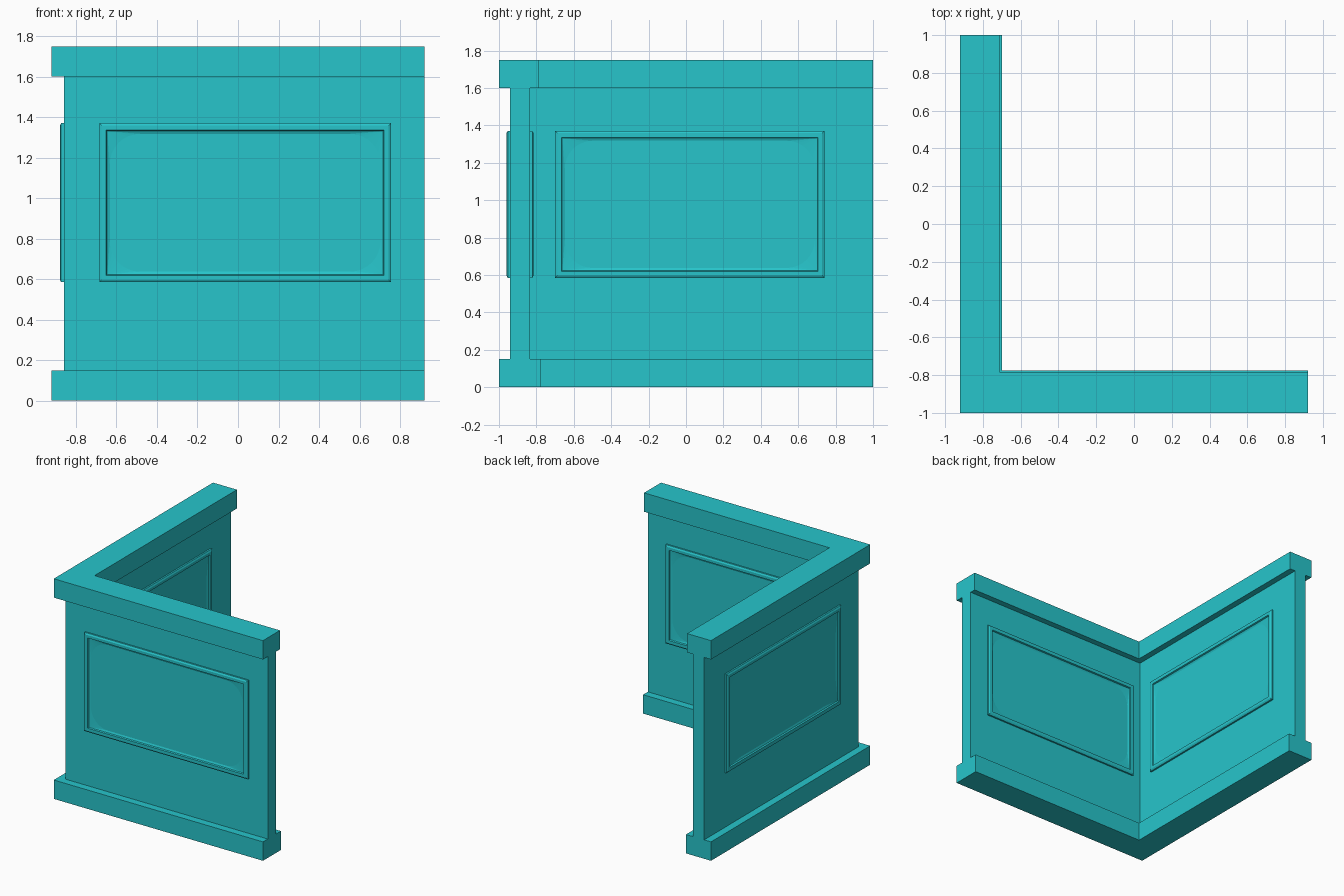
import bpy, bmesh, math

if "Cube" in bpy.data.objects:
    bpy.data.objects.remove(bpy.data.objects["Cube"])

mat = bpy.data.materials.new("turquoise")
mat.diffuse_color = (0.02, 0.56, 0.60, 1)
mat.use_nodes = True
mat.node_tree.nodes["Principled BSDF"].inputs["Base Color"].default_value = mat.diffuse_color


def finish(bm, name):
    bmesh.ops.remove_doubles(bm, verts=bm.verts, dist=1e-5)
    bmesh.ops.recalc_face_normals(bm, faces=bm.faces)
    mesh = bpy.data.meshes.new(name)
    bm.to_mesh(mesh)
    bm.free()
    mesh.materials.append(mat)
    obj = bpy.data.objects.new(name, mesh)
    bpy.context.collection.objects.link(obj)
    return obj


def corner_slab(name, x0, y0, x1, y1, z0, z1):
    """L-shaped prism: outer corner (x0, y0), inner corner (x1, y1)."""
    outline = [(x0, y0), (0.92, y0), (0.92, y1), (x1, y1), (x1, 1.0), (x0, 1.0)]
    bm = bmesh.new()
    face = bm.faces.new([bm.verts.new((x, y, z0)) for x, y in outline])
    ext = bmesh.ops.extrude_face_region(bm, geom=[face])
    for v in ext["geom"]:
        if isinstance(v, bmesh.types.BMVert):
            v.co.z = z1
    return finish(bm, name)


def rounded_loop(u0, u1, v0, v1, inset, r, steps=8):
    """Rectangle outline with rounded corners, always 4 * (steps + 1) points."""
    u0, u1, v0, v1 = u0 + inset, u1 - inset, v0 + inset, v1 - inset
    centres = [(u1 - r, v1 - r), (u0 + r, v1 - r), (u0 + r, v0 + r), (u1 - r, v0 + r)]
    pts = []
    for q, (cu, cv) in enumerate(centres):
        for i in range(steps + 1):
            a = math.pi / 2 * (q + i / steps)
            pts.append((cu + r * math.cos(a), cv + r * math.sin(a)))
    return pts


def panel(name, place, u0, u1):
    """Moulded frame whose inner slope runs down to a round-cornered field."""
    # inset, corner radius, height above the wall
    rings = [(0, 0, -0.004), (0, 0, 0.013), (0.012, 0, 0.02),
             (0.034, 0, 0.02), (0.038, 0, 0.009), (0.052, 0.15, 0.003)]
    bm = bmesh.new()
    loops = [[bm.verts.new(place(u, v, h))
              for u, v in rounded_loop(u0, u1, 0.585, 1.37, inset, r)]
             for inset, r, h in rings]
    n = len(loops[0])
    for a, b in zip(loops, loops[1:]):
        for i in range(n):
            j = (i + 1) % n
            bm.faces.new((a[i], a[j], b[j], b[i]))
    bm.faces.new(loops[0])
    bm.faces.new(loops[-1])
    return finish(bm, name)


# Plinth, wall and top rail
corner_slab("base_plinth", -0.92, -1.0, -0.70, -0.775, 0.0, 0.15)
corner_slab("corner_wall", -0.86, -0.94, -0.76, -0.835, 0.15, 1.6)
corner_slab("top_rail", -0.92, -1.0, -0.71, -0.787, 1.6, 1.75)

# Moulded panels on the four wall faces
panel("front_panel_outer", lambda u, v, h: (u, -0.94 - h, v), -0.685, 0.755)
panel("front_panel_inner", lambda u, v, h: (u, -0.835 + h, v), -0.685, 0.755)
panel("side_panel_outer", lambda u, v, h: (-0.86 - h, u, v), -0.70, 0.74)
panel("side_panel_inner", lambda u, v, h: (-0.76 + h, u, v), -0.70, 0.74)
